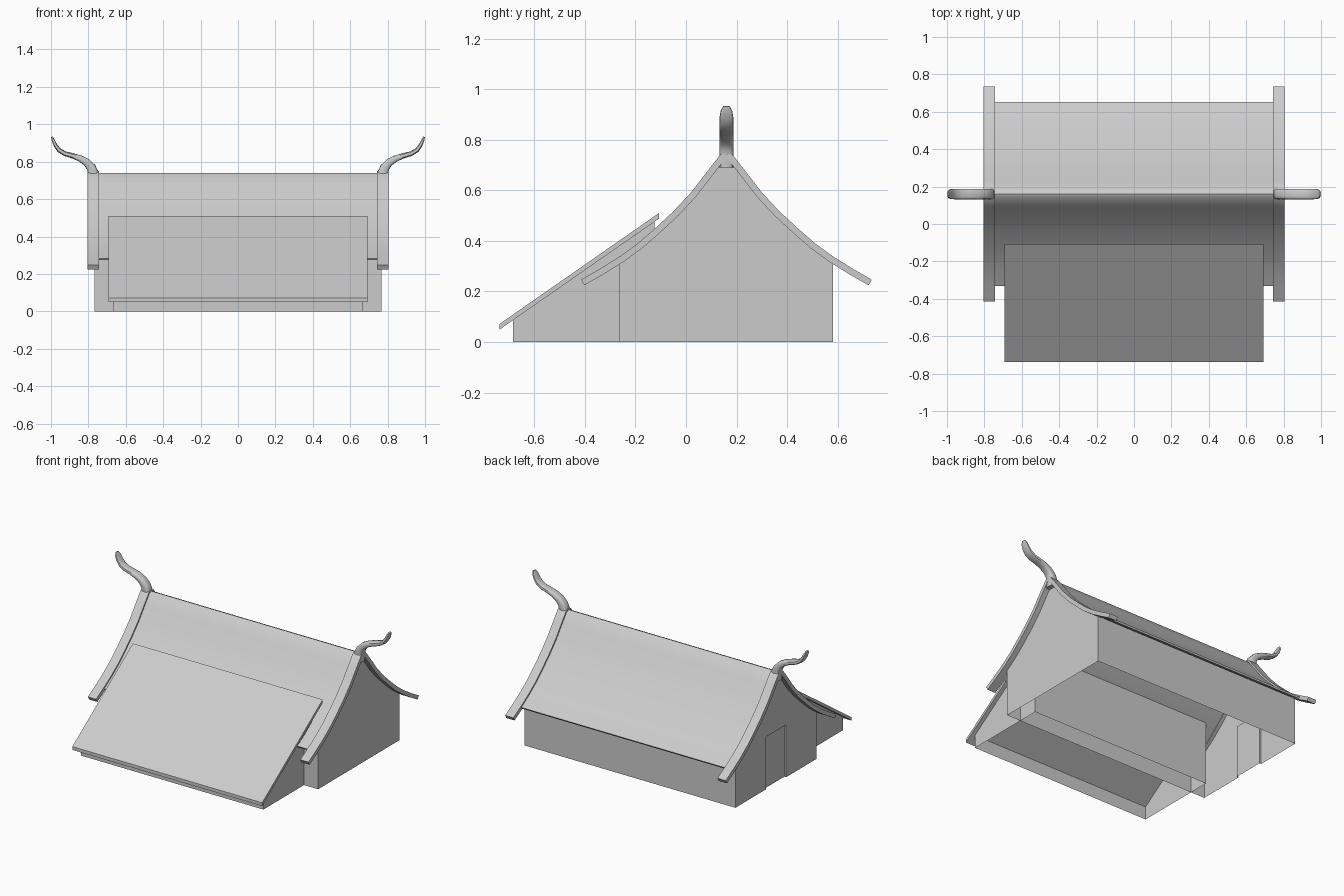
import bpy, bmesh, math
from mathutils import Vector

if "Cube" in bpy.data.objects:
    bpy.data.objects.remove(bpy.data.objects["Cube"])

CY = 0.16  # ridge line position
# half profile of the sagging roof: distance from ridge, height
HALF = [(0, .75), (.025, .74), (.07, .683), (.14, .592), (.21, .517), (.28, .452),
        (.35, .391), (.42, .34), (.5, .29), (.575, .247)]


def offset(pts, t):
    """Shift the half profile inward along its normal."""
    out = []
    for i, p in enumerate(pts):
        if i == 0:
            out.append((0, p[1] - t))
            continue
        a, b = pts[i - 1], pts[min(i + 1, len(pts) - 1)]
        dx, dz = b[0] - a[0], b[1] - a[1]
        l = math.hypot(dx, dz)
        out.append((p[0] + dz / l * t, p[1] - dx / l * t))
    return out


def cut(pts, d):
    """Trim the half profile at distance d from the ridge."""
    out = []
    for a, b in zip(pts, pts[1:]):
        out.append(a)
        if b[0] >= d:
            f = (d - a[0]) / (b[0] - a[0])
            out.append((d, a[1] + f * (b[1] - a[1])))
            break
    else:
        out.append(pts[-1])
    return out


def full(pts):
    """Mirror the half profile across the ridge, front to back."""
    return [(CY - d, z) for d, z in reversed(pts[1:])] + [(CY + d, z) for d, z in pts]


def make(name, verts, faces, smooth=False):
    bm = bmesh.new()
    vs = [bm.verts.new(v) for v in verts]
    for f in faces:
        bm.faces.new([vs[i] for i in f])
    bmesh.ops.recalc_face_normals(bm, faces=bm.faces)
    me = bpy.data.meshes.new(name)
    bm.to_mesh(me)
    bm.free()
    ob = bpy.data.objects.new(name, me)
    bpy.context.collection.objects.link(ob)
    if smooth:
        bpy.ops.object.select_all(action='DESELECT')
        bpy.context.view_layer.objects.active = ob
        ob.select_set(True)
        bpy.ops.object.shade_smooth_by_angle(angle=math.radians(35))
    return ob


def sheet(name, top, bottom, x0, x1, smooth=True):
    """Bent slab between two y-z lines, extruded along x."""
    n = len(top)
    verts = [(x, y, z) for x in (x0, x1) for line in (top, bottom) for y, z in line]
    q = 2 * n
    faces = []
    for i in range(n - 1):
        faces += [(i, i + 1, q + i + 1, q + i), (n + i, n + i + 1, q + n + i + 1, q + n + i),
                  (i, i + 1, n + i + 1, n + i), (q + i, q + i + 1, q + n + i + 1, q + n + i)]
    for i in (0, n - 1):
        faces.append((i, n + i, q + n + i, q + i))
    return make(name, verts, faces, smooth)


# main roof and the gable boards
roof = cut(HALF, .497)
sheet("main_roof", full(offset(roof, .01)), full(offset(roof, .022)), -.75, .75)
for side, s in (("left", -1), ("right", 1)):
    sheet(side + "_gable_board", full(HALF), full(offset(HALF, .026)), s * .744, s * .804)

# hall walls, open underneath; the left gable has a door opening
line = full(cut(offset(HALF, .024), .4225))
yf, yb, zw = line[0][0], line[-1][0], line[0][1]
W, D0, D1, DH, DX = .768, .055, .265, .345, -.755
door = [(D1, 0), (D1, DH), (D0, DH), (D0, 0)]
right = [(W, yf, 0)] + [(W, y, z) for y, z in line] + [(W, yb, 0)]
left = [(-W, yf, 0)] + [(-W, y, z) for y, z in line] + [(-W, yb, 0)]
n = len(right)
verts = right + left + [(-W, y, z) for y, z in door] + [(DX, y, z) for y, z in door]
o, p = 2 * n, 2 * n + 4
make("hall_walls", verts, [
    tuple(range(n)), tuple(range(n, 2 * n)) + (o, o + 1, o + 2, o + 3),
    (0, 1, n + 1, n), (n - 1, n - 2, 2 * n - 2, 2 * n - 1),
    (o, o + 1, p + 1, p), (o + 1, o + 2, p + 2, p + 1), (o + 2, o + 3, p + 3, p + 2),
    (p, p + 1, p + 2, p + 3)])

# lean-to roof and walls
sheet("lean_to_roof", [(-.737, .072), (-.106, .511)], [(-.737, .05), (-.106, .489)],
      -.692, .692, False)
prof = [(-.685, 0), (-.685, .087), (-.125, .476), (-.125, 0)]
make("lean_to_walls", [(x, y, z) for x in (-.665, .665) for y, z in prof],
     [(0, 1, 2, 3), (4, 5, 6, 7), (0, 1, 5, 4), (2, 3, 7, 6)])

# curved ridge horns: x, z, half thickness, half width
PATH = [(.773, .69, .029, .027), (.774, .735, .03, .028), (.784, .768, .025, .028),
        (.808, .796, .021, .028), (.845, .818, .017, .028), (.885, .832, .014, .028),
        (.925, .843, .013, .028), (.957, .862, .012, .028), (.977, .890, .01, .027),
        (.988, .915, .008, .023), (.995, .933, .005, .013)]
SEG = 16
for side, s in (("left", -1), ("right", 1)):
    verts, faces = [], []
    for i, (x, z, t, w) in enumerate(PATH):
        a, b = PATH[max(i - 1, 0)], PATH[min(i + 1, len(PATH) - 1)]
        tan = Vector((b[0] - a[0], b[1] - a[1])).normalized()
        for k in range(SEG):
            c, q = math.cos(k * math.tau / SEG), math.sin(k * math.tau / SEG)
            c = math.copysign(abs(c) ** .6, c)
            q = math.copysign(abs(q) ** .6, q)
            verts.append((s * (x + tan.y * t * c), CY + w * q, z - tan.x * t * c))
    for i in range(len(PATH) - 1):
        for k in range(SEG):
            m = (k + 1) % SEG
            faces.append((i * SEG + k, i * SEG + m, (i + 1) * SEG + m, (i + 1) * SEG + k))
    faces += [tuple(range(SEG)), tuple(range(len(verts) - SEG, len(verts)))]
    make(side + "_ridge_horn", verts, faces, True)
